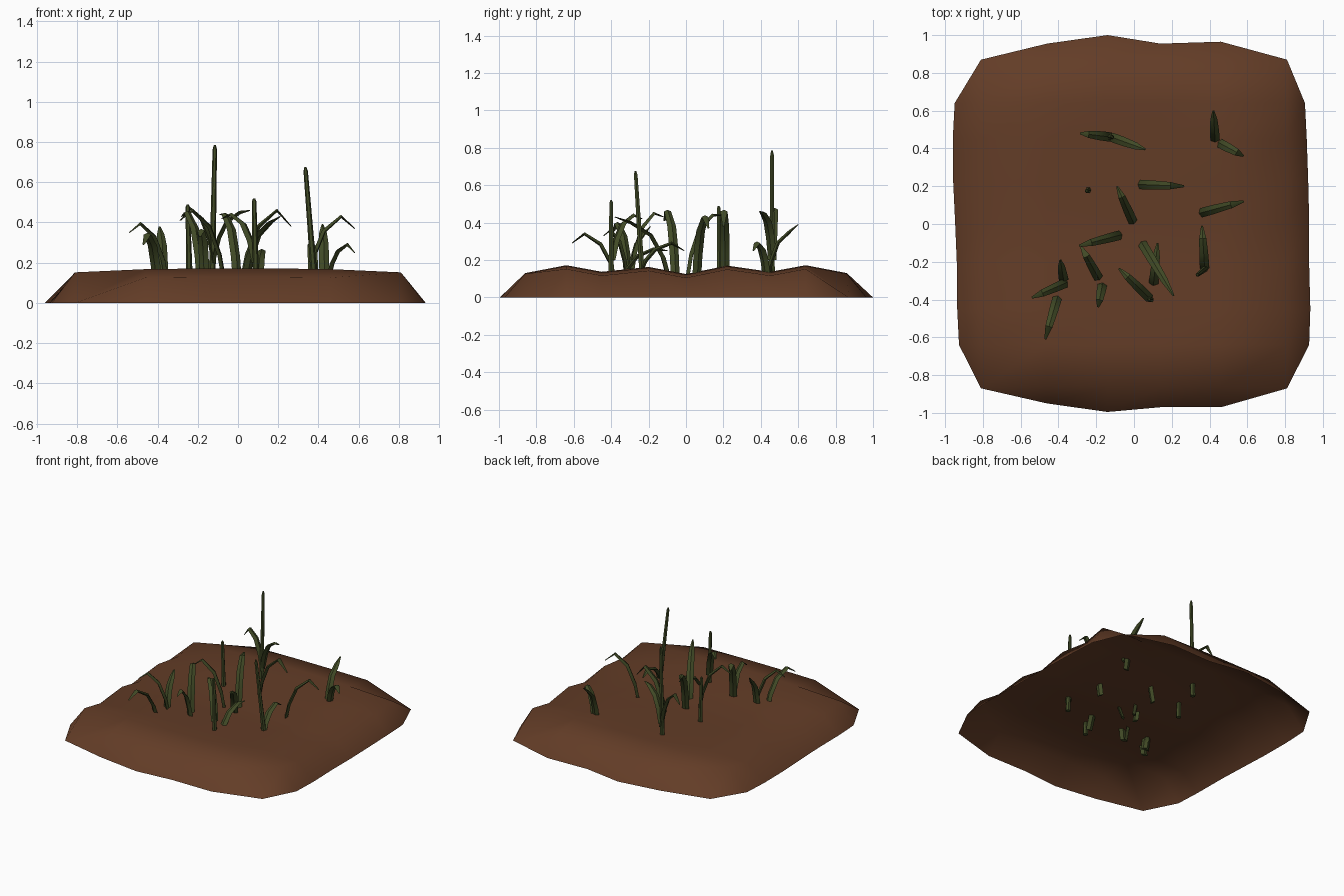
import bpy, bmesh, math, random
from mathutils import Vector

if "Cube" in bpy.data.objects:
    bpy.data.objects.remove(bpy.data.objects["Cube"])

random.seed(4)


def material(name, rgb):
    m = bpy.data.materials.new(name)
    m.diffuse_color = (*rgb, 1)
    m.use_nodes = True
    m.node_tree.nodes["Principled BSDF"].inputs["Base Color"].default_value = m.diffuse_color
    return m


SOIL = material("brown soil", (0.125, 0.046, 0.020))
GREEN = material("dark leaf green", (0.052, 0.068, 0.019))


def finish(bm, name, mat, angle):
    me = bpy.data.meshes.new(name)
    bm.to_mesh(me)
    bm.free()
    ob = bpy.data.objects.new(name, me)
    bpy.context.collection.objects.link(ob)
    me.materials.append(mat)
    bpy.context.view_layer.objects.active = ob
    ob.select_set(True)
    bpy.ops.object.shade_smooth_by_angle(angle=math.radians(angle))
    ob.select_set(False)
    return ob


# furrowed soil patch: open shell, ridges along x, chamfered corners
xs = [-.92, -.8, -.46, -.14, .14, .46, .8, .92]
ys = [-1, -.86, -.64, -.45, -.2, 0, .22, .45, .64, .86, 1]
ridge = [0, .13, .172, .137, .163, .125, .17, .137, .172, .13, 0]
front = [0, -.87, -.95, -.995, -.97, -.97, -.87, 0]
back = [0, .87, .955, 1.0, .955, .965, .86, 0]
bm = bmesh.new()
grid = {}
nx, ny = len(xs), len(ys)
for i, x in enumerate(xs):
    for j, y in enumerate(ys):
        side, end = i in (0, nx - 1), j in (0, ny - 1)
        near_side, near_end = i in (1, nx - 2), j in (1, ny - 2)
        if (side and (end or near_end)):
            continue
        if end and near_side:
            continue
        z = ridge[j] - (.02 if near_side else .004 if abs(x) > .4 else 0)
        if side:
            z = 0
            x += random.uniform(-.012, .012)
        if end:
            y, z = (front if j == 0 else back)[i], 0
        if near_side and near_end:
            x, y, z = math.copysign(.81, x), math.copysign(.87, y), 0
        grid[i, j] = bm.verts.new((x, y, z))
for i in range(nx - 1):
    for j in range(ny - 1):
        c = [(i, j), (i + 1, j), (i + 1, j + 1), (i, j + 1)]
        vs = [grid[k] for k in c if k in grid]
        if len(vs) > 2:
            bm.faces.new(vs)
finish(bm, "soil_patch", SOIL, 60)


def tube(name, rings, mat=GREEN):
    """Loft closed rings of points, capped at both ends."""
    bm = bmesh.new()
    loops = [[bm.verts.new(p) for p in r] for r in rings]
    n = len(loops[0])
    for a, b in zip(loops, loops[1:]):
        for k in range(n):
            bm.faces.new((a[k], a[(k + 1) % n], b[(k + 1) % n], b[k]))
    bm.faces.new(loops[0][::-1])
    bm.faces.new(loops[-1])
    bmesh.ops.recalc_face_normals(bm, faces=bm.faces)
    return finish(bm, name, mat, 40)


def blade(name, base, tip, peak, z0=.06):
    """Bent, tapering leaf: rises from base, folds over at peak, ends at tip."""
    b, t = Vector((*base, z0)), Vector(tip)
    out = Vector((t.x - b.x, t.y - b.y, 0))
    side = Vector((-out.y, out.x, 0)).normalized()

    def at(f, z):
        return Vector((b.x + out.x * f, b.y + out.y * f, z))
    path = [b, at(.14, z0 + (peak - z0) * .45), at(.36, z0 + (peak - z0) * .8),
            at(.72, peak), t]
    widths = [.024, .025, .024, .019, .005]
    rings = []
    for k, p in enumerate(path):
        d = (path[min(k + 1, 4)] - path[max(k - 1, 0)]).normalized()
        nrm = d.cross(side).normalized()
        w, h = widths[k], widths[k] * .45
        rings.append([p + side * w, p + nrm * h, p - side * w, p - nrm * h])
    tube(name, rings)


def stem(name, base, top):
    a, b = Vector((*base, .05)), Vector(top)
    rings = []
    for f, r in ((0, .018), (.5, .014), (.97, .011), (1, .005)):
        c = a.lerp(b, f)
        rings.append([c + Vector((math.cos(t), math.sin(t), 0)) * r
                      for t in (k * math.tau / 6 for k in range(6))])
    tube(name, rings)


# upright stems
for n, (base, top) in enumerate([
        ((-.13, .46), (-.115, .46, .785)),
        ((.385, -.23), (.335, -.27, .675)),
        ((-.24, .18), (-.25, .175, .49)),
        ((.09, -.40), (.08, -.40, .52))]):
    stem(f"stem_{n + 1}", base, top)

# leaf blades: base xy, tip xyz, fold height
leaves = [
    ((-.12, .46), (-.285, .48, .41), .47, .20),
    ((-.12, .46), (.06, .395, .46), .45, .22),
    ((.375, -.25), (.36, -.01, .25), .29, .12),
    ((.43, .43), (.42, .60, .39), .35, .06),
    ((.45, .43), (.58, .36, .25), .29, .12),
    ((.34, .055), (.58, .12, .37), .43, .06),
    ((.01, .21), (.265, .20, .38), .46, .06),
    ((0, 0), (-.09, .20, .44), .44, .06),
    ((-.06, -.055), (-.29, -.115, .41), .46, .06),
    ((-.18, -.30), (-.28, -.12, .43), .45, .06),
    ((-.165, -.31), (-.19, -.44, .33), .36, .06),
    ((-.37, -.31), (-.39, -.19, .38), .34, .06),
    ((-.345, -.305), (-.54, -.39, .35), .395, .06),
    ((-.40, -.37), (-.47, -.61, .29), .34, .06),
    ((.03, -.08), (.21, -.38, .43), .40, .06),
    ((.10, -.35), (.125, -.10, .25), .26, .06),
    ((.085, -.395), (-.08, -.235, .42), .44, .20),
]
for n, (base, tip, peak, z0) in enumerate(leaves):
    blade(f"leaf_{n + 1}", base, tip, peak, z0)
